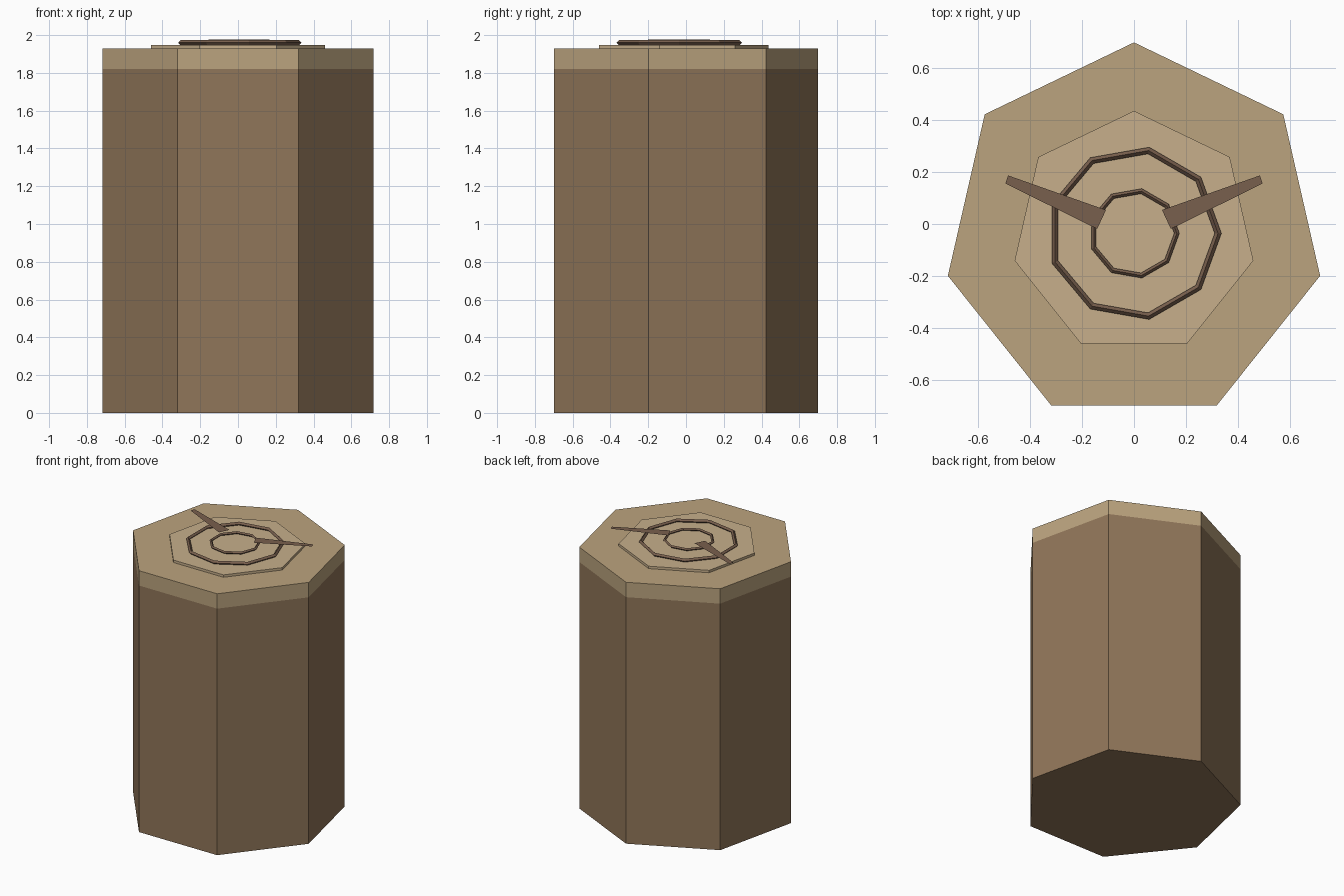
import bpy
from math import pi

if "Cube" in bpy.data.objects:
    bpy.data.objects.remove(bpy.data.objects["Cube"])

CY = -0.036  # heptagon centre, so the bounds are centred on y = 0


def material(name, r, g, b):
    m = bpy.data.materials.new(name)
    m.diffuse_color = (r, g, b, 1)
    m.use_nodes = True
    m.node_tree.nodes["Principled BSDF"].inputs["Base Color"].default_value = m.diffuse_color
    return m


bark_mat = material("bark_brown", 0.28, 0.18, 0.10)
wood_mat = material("cut_wood", 0.50, 0.37, 0.21)
heart_mat = material("heart_wood", 0.57, 0.43, 0.26)
dark_mat = material("dark_grain", 0.19, 0.115, 0.075)


def finish(name, mat):
    ob = bpy.context.object
    ob.name = name
    ob.data.materials.append(mat)
    return ob


def heptagon(name, radius, z0, z1, mat):
    # first cylinder vertex lies on +y, leaving a flat side at -y
    bpy.ops.mesh.primitive_cylinder_add(vertices=7, radius=radius, depth=z1 - z0,
                                        location=(0, CY, (z0 + z1) / 2))
    return finish(name, mat)


def ring(name, radius, thick, z, mat):
    bpy.ops.mesh.primitive_torus_add(major_segments=9, minor_segments=4,
                                     major_radius=radius, minor_radius=thick,
                                     location=(0, CY, z))
    return finish(name, mat)


# Trunk, pale cut rim and raised centre slab
heptagon("trunk", 0.736, 0, 1.82, bark_mat)
heptagon("cut_rim", 0.736, 1.82, 1.93, wood_mat)
heptagon("heart_slab", 0.472, 1.93, 1.948, heart_mat)

# Growth rings
ring("outer_growth_ring", 0.324, 0.013, 1.96, dark_mat)
ring("inner_growth_ring", 0.165, 0.010, 1.967, dark_mat)

# Tapered flat cracks, mirrored left and right
crack = [(0.108, 0.054), (0.142, -0.019), (0.496, 0.156), (0.485, 0.187)]
for side, s in (("right", 1), ("left", -1)):
    pts = [(s * x, y, 2.0) for x, y in crack][::s]
    me = bpy.data.meshes.new(side + "_crack")
    me.from_pydata(pts, [], [(0, 1, 2, 3)])
    me.materials.append(dark_mat)
    bpy.context.collection.objects.link(bpy.data.objects.new(side + "_crack", me))
